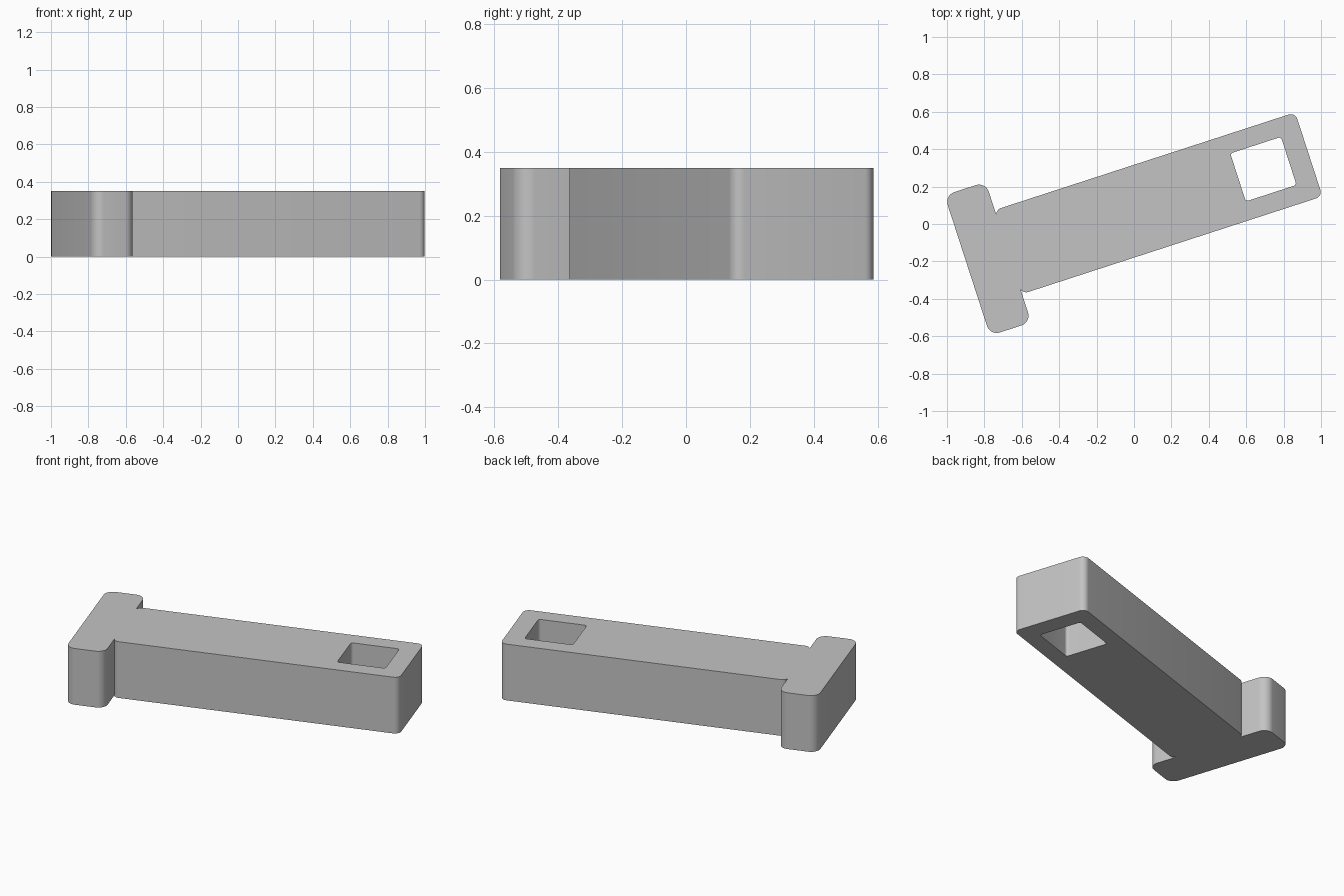
import bpy, bmesh
from math import radians

cube = bpy.data.objects.get("Cube")
if cube:
    bpy.data.objects.remove(cube, do_unlink=True)

HEIGHT = 0.35
TILT = radians(18)          # the whole part lies turned about z

grey = bpy.data.materials.new("light_grey")
grey.use_nodes = True
grey.diffuse_color = (0.55, 0.55, 0.55, 1)
grey.node_tree.nodes["Principled BSDF"].inputs["Base Color"].default_value = (0.55, 0.55, 0.55, 1)


def rounded_block(name, x0, x1, y0, y1, radius, z0=0.0, z1=HEIGHT):
    """Box with rounded upright edges, turned by TILT."""
    bm = bmesh.new()
    bmesh.ops.create_cube(bm, size=1)
    for v in bm.verts:
        v.co.x = x1 if v.co.x > 0 else x0
        v.co.y = y1 if v.co.y > 0 else y0
        v.co.z = z1 if v.co.z > 0 else z0
    upright = [e for e in bm.edges if abs(e.verts[0].co.z - e.verts[1].co.z) > 0.1]
    bmesh.ops.bevel(bm, geom=upright, offset=radius, segments=8,
                    profile=0.5, affect='EDGES')
    mesh = bpy.data.meshes.new(name)
    bm.to_mesh(mesh)
    bm.free()
    mesh.materials.append(grey)
    obj = bpy.data.objects.new(name, mesh)
    obj.rotation_euler.z = TILT
    bpy.context.collection.objects.link(obj)
    return obj


def combine(target, other, operation):
    """Apply a boolean and drop the helper."""
    mod = target.modifiers.new(operation.lower(), 'BOOLEAN')
    mod.operation = operation
    mod.solver = 'EXACT'
    mod.object = other
    bpy.context.view_layer.objects.active = target
    bpy.ops.object.modifier_apply(modifier=mod.name)
    bpy.data.objects.remove(other, do_unlink=True)


# Long shaft, cross head and the square through-hole
pin = rounded_block("pin_with_slot", -0.687, 1.004, -0.171, 0.301, 0.037)
head = rounded_block("cross_head", -0.916, -0.685, -0.33, 0.459, 0.055)
slot = rounded_block("slot_cutter", 0.606, 0.891, -0.07, 0.2, 0.016, -0.1, HEIGHT + 0.1)
slot.hide_render = True
bpy.context.view_layer.update()

combine(pin, head, 'UNION')
combine(pin, slot, 'DIFFERENCE')

# Smooth rounded corners, sharp rims
bpy.ops.object.select_all(action='DESELECT')
pin.select_set(True)
bpy.context.view_layer.objects.active = pin
bpy.ops.object.shade_smooth_by_angle(angle=radians(30))
